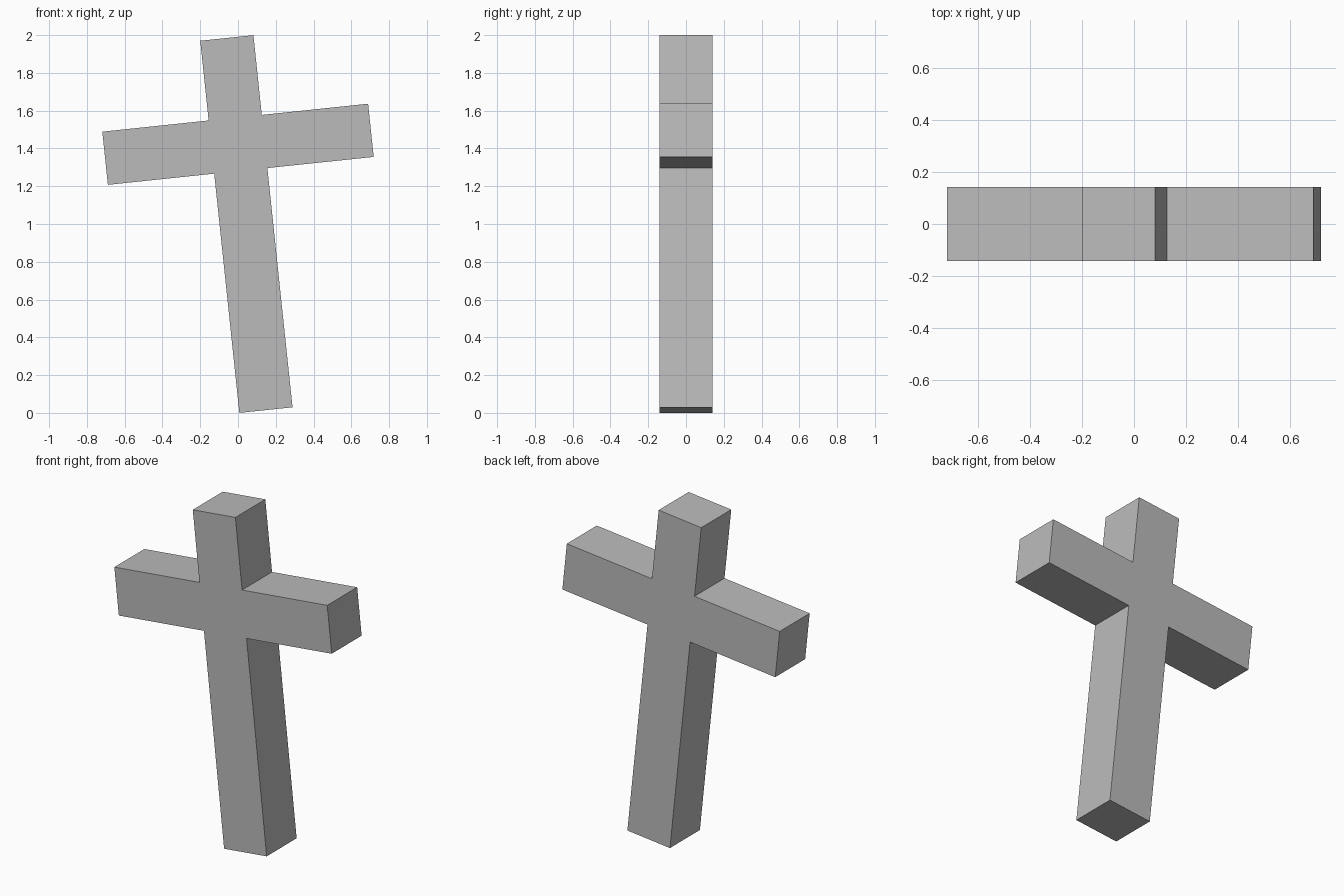
import bpy, bmesh, math
from mathutils import Matrix

if "Cube" in bpy.data.objects:
    bpy.data.objects.remove(bpy.data.objects["Cube"])

U = 0.283                  # beam thickness, used as the module
TILT = math.radians(6)     # lean towards -x

# Single flat grey
grey = bpy.data.materials.new("stone grey")
grey.diffuse_color = (0.5, 0.5, 0.5, 1.0)
grey.use_nodes = True
grey.node_tree.nodes["Principled BSDF"].inputs["Base Color"].default_value = grey.diffuse_color

# Right half of the outline, bottom to top, in modules; mirrored for the left
half = [(0.5, 0), (0.5, 4.5), (2.5, 4.5), (2.5, 5.5), (0.5, 5.5), (0.5, 7)]
outline = half + [(-x, z) for x, z in reversed(half)]

# Cross: outline face extruded through its thickness
bm = bmesh.new()
face = bm.faces.new([bm.verts.new((x * U, -U / 2, z * U)) for x, z in outline])
ext = bmesh.ops.extrude_face_region(bm, geom=[face])
bmesh.ops.translate(bm, vec=(0, U, 0),
                    verts=[g for g in ext["geom"] if isinstance(g, bmesh.types.BMVert)])
bmesh.ops.recalc_face_normals(bm, faces=bm.faces)

# Lean the cross, with its arms centred on x and its lowest corner on the ground
bm.transform(Matrix.Translation((5 * U * math.sin(TILT), 0, U / 2 * math.sin(TILT)))
             @ Matrix.Rotation(-TILT, 4, 'Y'))

mesh = bpy.data.meshes.new("leaning_cross")
bm.to_mesh(mesh)
bm.free()
mesh.materials.append(grey)
bpy.context.collection.objects.link(bpy.data.objects.new("leaning_cross", mesh))
